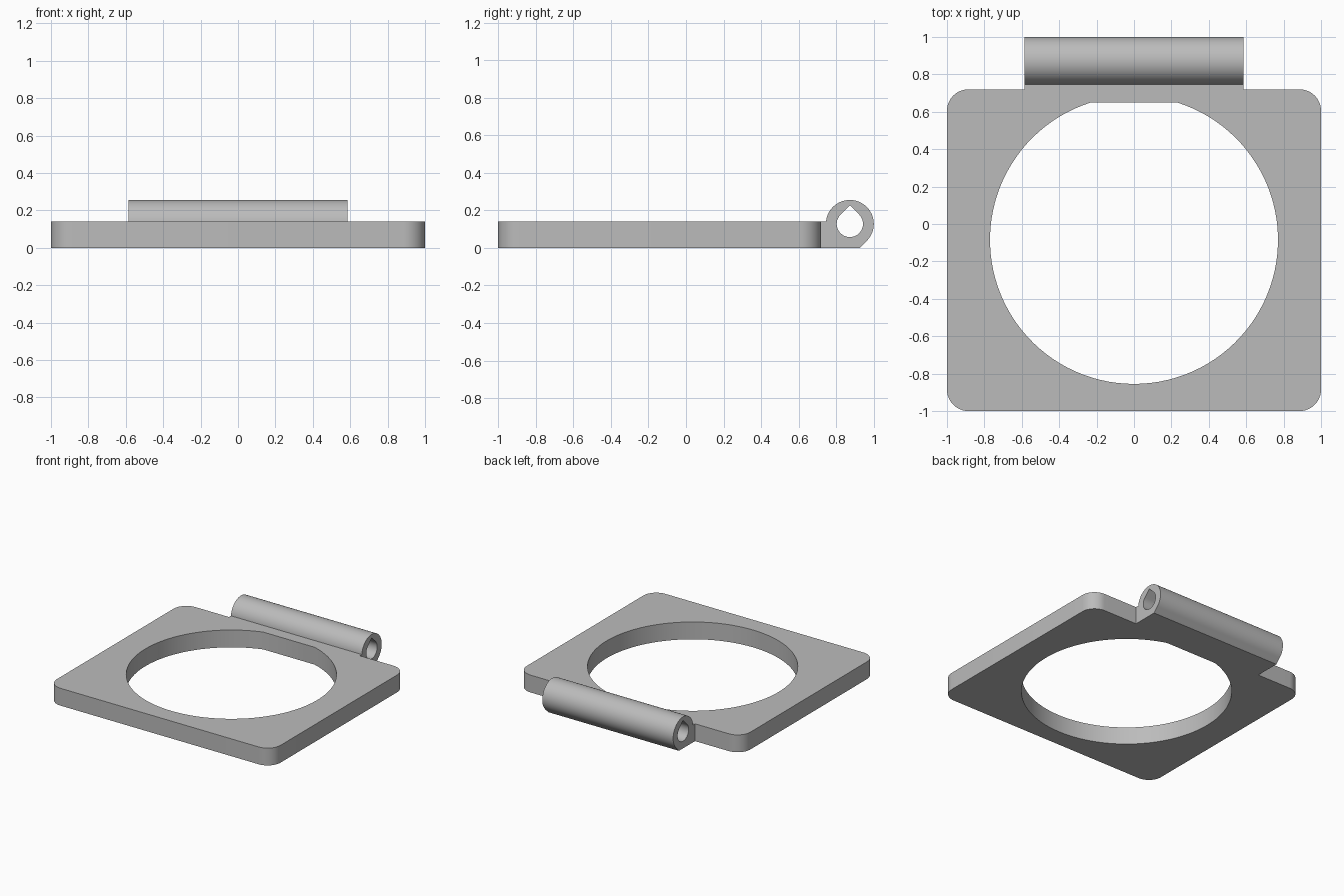
import bpy
import bmesh
from math import asin, cos, degrees, radians, sin
from mathutils import Vector

cube = bpy.data.objects.get("Cube")
if cube:
    bpy.data.objects.remove(cube, do_unlink=True)

GREY = (0.5, 0.5, 0.5, 1)
grey = bpy.data.materials.new("grey")
grey.use_nodes = True
grey.diffuse_color = GREY
grey.node_tree.nodes["Principled BSDF"].inputs["Base Color"].default_value = GREY


def arc(cx, cy, radius, start, end, steps):
    """Points along an arc, angles in degrees."""
    angles = [radians(start + (end - start) * i / steps) for i in range(steps + 1)]
    return [(cx + radius * cos(a), cy + radius * sin(a)) for a in angles]


def prism(name, loops, place, direction):
    """Fill an outline with holes and extrude it into a solid."""
    bm = bmesh.new()
    edges = []
    for loop in loops:
        verts = [bm.verts.new(place(u, v)) for u, v in loop]
        edges += [bm.edges.new((verts[i - 1], verts[i])) for i in range(len(verts))]
    bmesh.ops.triangle_fill(bm, edges=edges, use_beauty=True)
    result = bmesh.ops.extrude_face_region(bm, geom=bm.faces[:])
    moved = [g for g in result["geom"] if isinstance(g, bmesh.types.BMVert)]
    bmesh.ops.translate(bm, verts=moved, vec=direction)
    bmesh.ops.recalc_face_normals(bm, faces=bm.faces[:])
    mesh = bpy.data.meshes.new(name)
    bm.to_mesh(mesh)
    bm.free()
    mesh.materials.append(grey)
    obj = bpy.data.objects.new(name, mesh)
    bpy.context.collection.objects.link(obj)
    bpy.ops.object.select_all(action="DESELECT")
    obj.select_set(True)
    bpy.context.view_layer.objects.active = obj
    bpy.ops.object.shade_smooth_by_angle(angle=radians(25))
    return obj


THICK = 0.14
BACK = 0.72

# Plate: rounded rectangle with a round opening cut flat at the back
corner = 0.115
outline = []
for i, (sx, y) in enumerate([(1, BACK - corner), (-1, BACK - corner),
                             (-1, corner - 1), (1, corner - 1)]):
    outline += arc(sx * (1 - corner), y, corner, 90 * i, 90 * i + 90, 12)
hole_y, hole_r, flat_y = -0.085, 0.77, 0.65
flat_angle = degrees(asin((flat_y - hole_y) / hole_r))
opening = arc(0, hole_y, hole_r, 180 - flat_angle, 360 + flat_angle, 96)
prism("plate", [outline, opening], lambda x, y: Vector((x, y, 0)), Vector((0, 0, THICK)))

# Hinge barrel: tube on a web, with a chamfered foot and a teardrop bore
R, BORE, HALF = 0.1275, 0.07, 0.585
cy, cz = 1 - R, R
web_angle = 180 - degrees(asin((THICK - cz) / R))
foot = cy - cz + R * 2 ** 0.5
profile = [(BACK, 0), (foot, 0)] + arc(cy, cz, R, -45, web_angle, 48) + [(BACK, THICK)]
bore = arc(cy, cz, BORE, 135, 405, 40) + [(cy, cz + BORE * 2 ** 0.5)]
prism("hinge_barrel", [profile, bore], lambda y, z: Vector((-HALF, y, z)),
      Vector((2 * HALF, 0, 0)))
